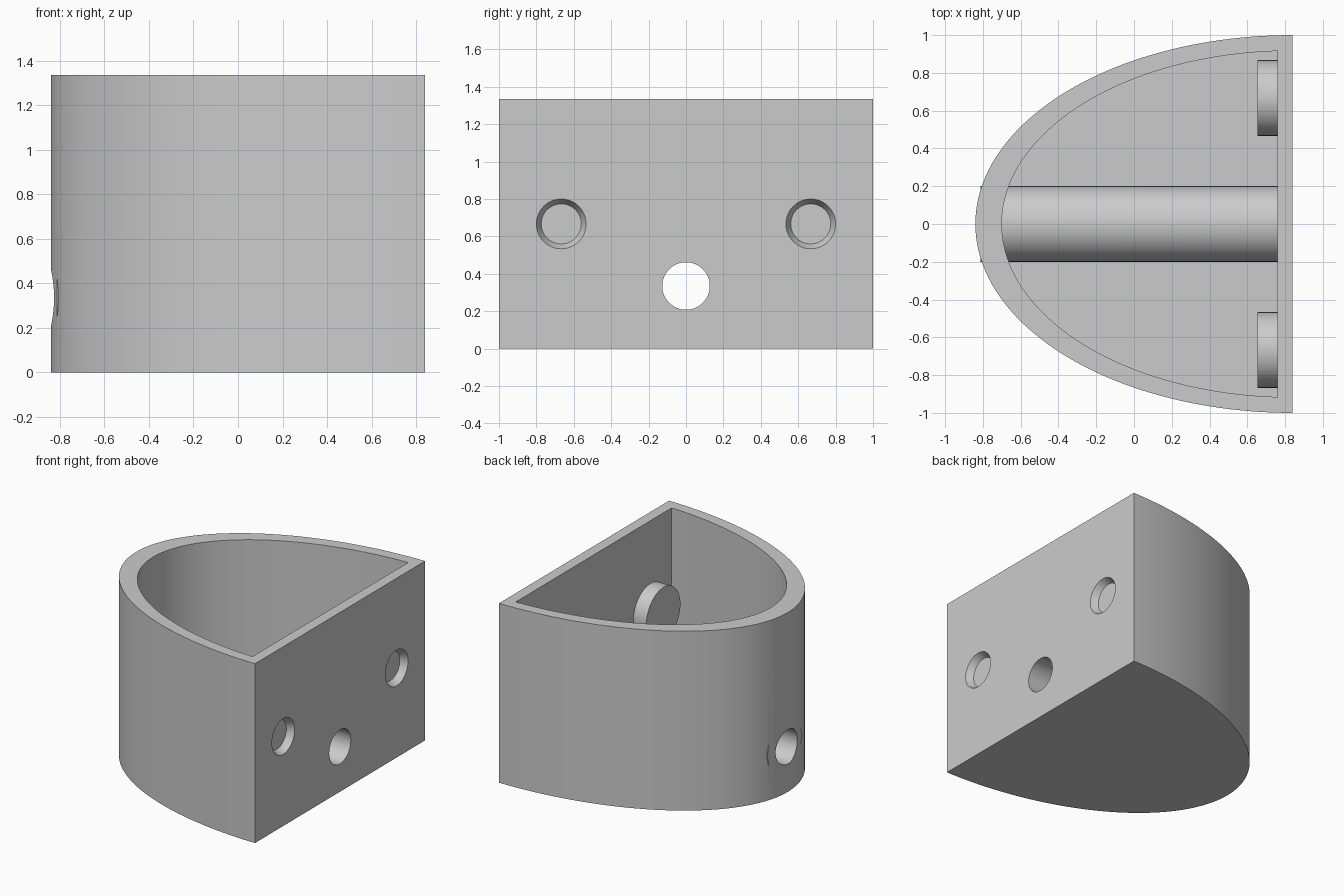
import bpy, bmesh, math
from mathutils import Matrix, Vector

if "Cube" in bpy.data.objects:
    bpy.data.objects.remove(bpy.data.objects["Cube"], do_unlink=True)

BACK = 0.84      # x of the flat mounting face
WALL = 0.08
HEIGHT = 1.335

grey = bpy.data.materials.new("plain grey")
grey.use_nodes = True
grey.diffuse_color = (0.6, 0.6, 0.6, 1)
grey.node_tree.nodes["Principled BSDF"].inputs["Base Color"].default_value = (0.6, 0.6, 0.6, 1)


def make(name, bm):
    bmesh.ops.recalc_face_normals(bm, faces=bm.faces)
    mesh = bpy.data.meshes.new(name)
    bm.to_mesh(mesh)
    bm.free()
    mesh.materials.append(grey)
    obj = bpy.data.objects.new(name, mesh)
    bpy.context.scene.collection.objects.link(obj)
    return obj


def half_ellipse(name, a, b, x_end, z0, z1, steps=96):
    """Upright prism on a half ellipse, cut flat at x_end."""
    bm = bmesh.new()
    limit = math.acos((BACK - x_end) / a)
    angles = [limit * (2 * i / steps - 1) for i in range(steps + 1)]
    base = bm.faces.new([bm.verts.new((BACK - a * math.cos(t), b * math.sin(t), z0))
                         for t in angles])
    top = bmesh.ops.extrude_face_region(bm, geom=[base])["geom"]
    bmesh.ops.translate(bm, vec=Vector((0, 0, z1 - z0)),
                        verts=[v for v in top if isinstance(v, bmesh.types.BMVert)])
    return make(name, bm)


def rod(name, x0, x1, y, z, r0, r1):
    """Cylinder or cone along x, radius r0 at x0 and r1 at x1."""
    bm = bmesh.new()
    place = Matrix.Translation(((x0 + x1) / 2, y, z)) @ Matrix.Rotation(math.pi / 2, 4, "Y")
    bmesh.ops.create_cone(bm, cap_ends=True, segments=64, radius1=r0, radius2=r1,
                          depth=x1 - x0, matrix=place)
    return make(name, bm)


def combine(target, tool, operation):
    mod = target.modifiers.new(tool.name, "BOOLEAN")
    mod.operation = operation
    mod.solver = "EXACT"
    mod.object = tool
    bpy.context.view_layer.update()
    with bpy.context.temp_override(object=target, active_object=target):
        bpy.ops.object.modifier_apply(modifier=mod.name)
    bpy.data.objects.remove(tool, do_unlink=True)


# Open-topped bin with a flat back
bin_body = half_ellipse("bin_body", 1.68, 1.0, BACK, 0, HEIGHT)
cavity = half_ellipse("cavity", 1.54, 0.917, BACK - WALL, WALL, HEIGHT + 0.2)
combine(bin_body, cavity, "DIFFERENCE")

# Tube crossing the bin, and the two bosses on the flat wall
combine(bin_body, rod("cross_tube", -0.812, 0.80, 0, 0.335, 0.2, 0.2), "UNION")
for y in (-0.667, 0.667):
    combine(bin_body, rod("boss", 0.653, 0.80, y, 0.667, 0.2, 0.2), "UNION")

# Through bore and tapered blind sockets
combine(bin_body, rod("bore", -1.1, 1.1, 0, 0.335, 0.127, 0.127), "DIFFERENCE")
DEPTH, OVER, SLOPE = 0.05, 0.02, 0.026 / 0.05
for y in (-0.667, 0.667):
    combine(bin_body, rod("socket", BACK - DEPTH, BACK + OVER, y, 0.667,
                          0.107, 0.133 + SLOPE * OVER), "DIFFERENCE")

# Smooth curves with crisp edges
bpy.ops.object.select_all(action="DESELECT")
bin_body.select_set(True)
bpy.context.view_layer.objects.active = bin_body
bpy.ops.object.shade_smooth_by_angle(angle=math.radians(30))
